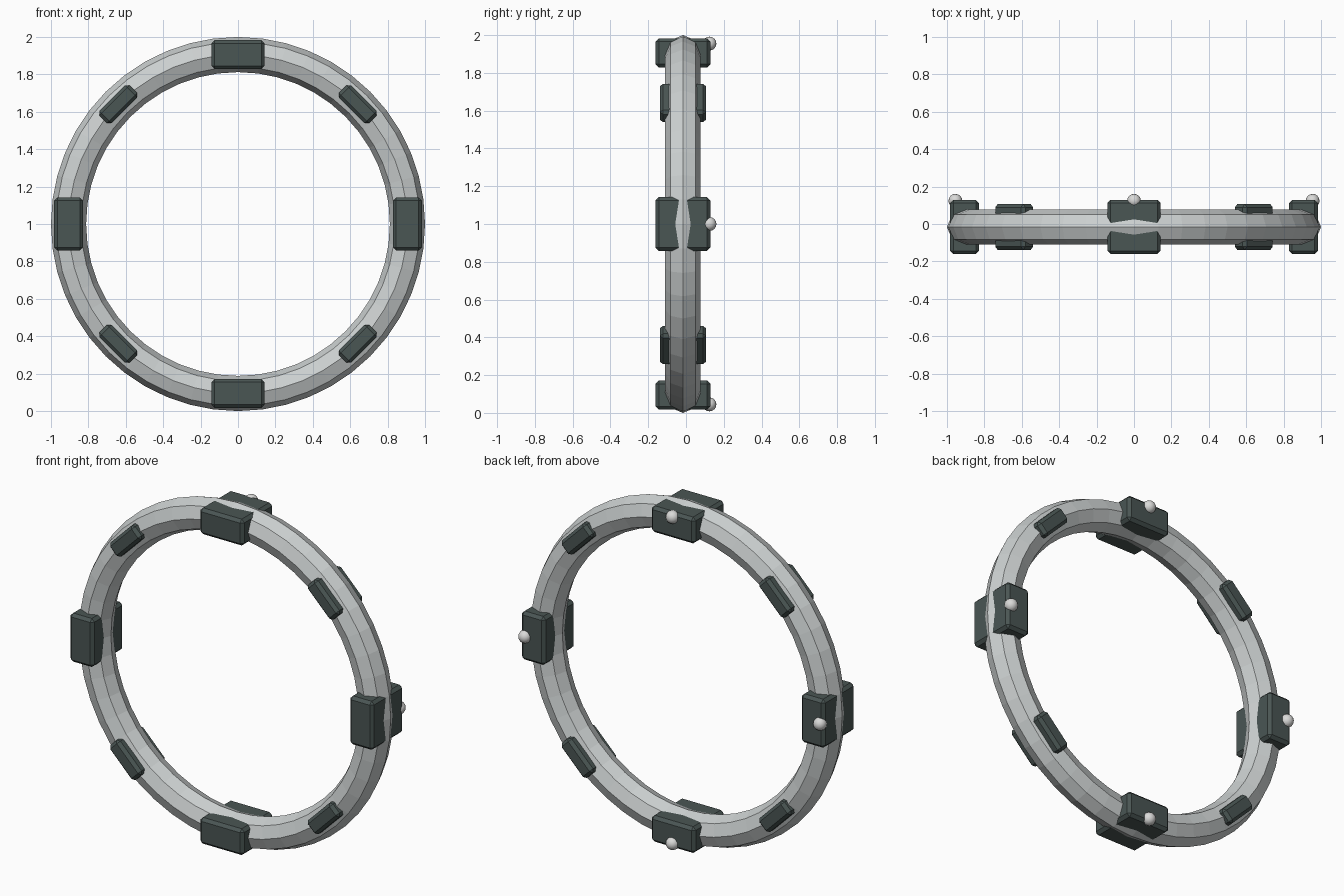
import bpy, math
from mathutils import Matrix

cube = bpy.data.objects.get("Cube")
if cube:
    bpy.data.objects.remove(cube, do_unlink=True)

RADIUS = 0.906      # centre line of the ring
OFFSET = -0.016     # ring plane along y


def material(name, rgb):
    m = bpy.data.materials.new(name)
    m.use_nodes = True
    m.diffuse_color = (*rgb, 1)
    m.node_tree.nodes["Principled BSDF"].inputs["Base Color"].default_value = (*rgb, 1)
    return m


shell = material("pale grey", (0.60, 0.63, 0.63))
dark = material("dark slate", (0.068, 0.092, 0.088))
glow = material("off white", (0.70, 0.70, 0.69))


def around(angle, radius, y):
    """Placement on the ring: local x points outward, local z along the rim."""
    return (Matrix.Translation((0, y, 1)) @ Matrix.Rotation(-angle, 4, 'Y')
            @ Matrix.Translation((radius, 0, 0)))


def block(name, angle, size, bevel):
    bpy.ops.mesh.primitive_cube_add(size=1)
    ob = bpy.context.object
    ob.name = name
    ob.data.transform(Matrix.Diagonal((*size, 1)))
    ob.matrix_world = around(angle, RADIUS, OFFSET)
    ob.data.materials.append(dark)
    mod = ob.modifiers.new("chamfer", 'BEVEL')
    mod.width = bevel
    mod.segments = 1


# Faceted ring with an octagonal section
bpy.ops.mesh.primitive_torus_add(major_segments=48, minor_segments=8,
                                 major_radius=RADIUS, minor_radius=0.094)
ring = bpy.context.object
ring.name = "ring"
ring.data.transform(Matrix.Translation((0, OFFSET, 1)) @ Matrix.Rotation(math.pi / 2, 4, 'X'))
ring.data.materials.append(shell)

# Large blocks with lamps on the back, small clamps between them
sides = ["left", "top", "right", "bottom"]
corners = ["upper_left", "upper_right", "lower_right", "lower_left"]
for i in range(4):
    angle = i * math.pi / 2
    block(sides[i] + "_block", angle, (0.154, 0.29, 0.284), 0.017)
    block(corners[i] + "_clamp", angle + math.pi / 4, (0.092, 0.244, 0.228), 0.017)

    bpy.ops.mesh.primitive_uv_sphere_add(segments=16, ring_count=8, radius=0.037)
    lamp = bpy.context.object
    lamp.name = sides[i] + "_lamp"
    lamp.matrix_world = around(angle, 0.955, 0.124)
    lamp.data.materials.append(glow)
    bpy.ops.object.shade_smooth()
